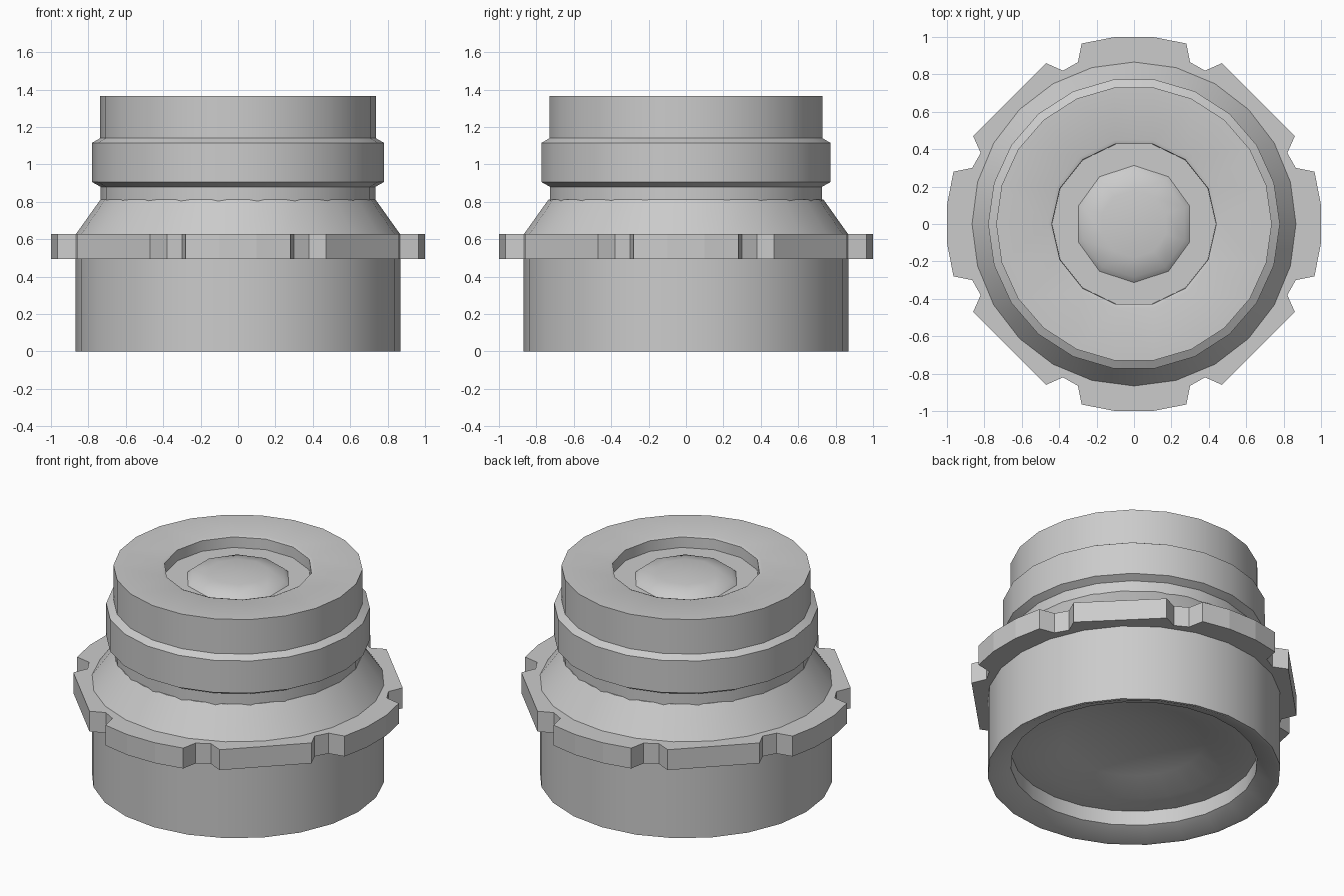
import bpy
import bmesh
from math import cos, sin, pi, radians

cube = bpy.data.objects.get("Cube")
if cube:
    bpy.data.objects.remove(cube, do_unlink=True)

grey = bpy.data.materials.new("plain grey")
grey.use_nodes = True
colour = (0.6, 0.6, 0.6, 1)
grey.diffuse_color = colour
grey.node_tree.nodes["Principled BSDF"].inputs["Base Color"].default_value = colour


def finish(bm, name, angle=28):
    """Turn a bmesh into a shaded object."""
    bmesh.ops.recalc_face_normals(bm, faces=bm.faces)
    mesh = bpy.data.meshes.new(name)
    bm.to_mesh(mesh)
    bm.free()
    mesh.materials.append(grey)
    obj = bpy.data.objects.new(name, mesh)
    bpy.context.collection.objects.link(obj)
    bpy.ops.object.select_all(action='DESELECT')
    obj.select_set(True)
    bpy.context.view_layer.objects.active = obj
    bpy.ops.object.shade_smooth_by_angle(angle=radians(angle))


def lathe(bm, profile, sides, phase=0.0):
    """Spin a (radius, height) profile; return its first and last rings."""
    rings = []
    for r, z in profile:
        if r == 0:
            rings.append([bm.verts.new((0, 0, z))] * sides)
        else:
            rings.append([bm.verts.new((r * cos(phase + 2 * pi * i / sides),
                                        r * sin(phase + 2 * pi * i / sides), z))
                          for i in range(sides)])
    for a, b in zip(rings, rings[1:]):
        for i in range(sides):
            j = (i + 1) % sides
            corners = list(dict.fromkeys((a[i], a[j], b[j], b[i])))
            bm.faces.new(corners)
    return rings[0], rings[-1]


def ring_edges(bm, ring):
    return [bm.edges.get((v, ring[i - 1])) for i, v in enumerate(ring)]


# Lower barrel: hollow rear element, ledge, bevelled rim, outer wall and cone
bm = bmesh.new()
lathe(bm, [(0, 0.265), (0.22, 0.25), (0.42, 0.215), (0.59, 0.157), (0.73, 0.15),
           (0.73, 0.055), (0.85, 0), (0.868, 0), (0.868, 0.625), (0.735, 0.812),
           (0, 0.812)], 24)
finish(bm, "lower_barrel")

# Upper barrel: neck, grip band and front collar
bm = bmesh.new()
_, collar = lathe(bm, [(0.735, 0.8), (0.735, 0.88), (0.78, 0.905), (0.78, 1.115),
                       (0.737, 1.14), (0.737, 1.365)], 22)

# Front recess with a narrow stepped rim
mouth, _ = lathe(bm, [(0.46, 1.365), (0.44, 1.358), (0.438, 1.29), (0, 1.29)], 14)
bmesh.ops.triangle_fill(bm, use_beauty=True,
                        edges=ring_edges(bm, collar) + ring_edges(bm, mouth))
finish(bm, "upper_barrel")

# Front lens: low faceted dome
bm = bmesh.new()
lathe(bm, [(0.315, 1.288), (0.285, 1.315), (0.18, 1.335), (0, 1.345)], 10, pi / 2)
finish(bm, "front_lens", 35)

# Notched flange: one quarter outline turned four times
bm = bmesh.new()
quarter = [(1.0, -0.1), (1.0, 0.1), (0.965, 0.28), (0.865, 0.3),
           (0.82, 0.38), (0.86, 0.47), (0.47, 0.86), (0.38, 0.82),
           (0.3, 0.865), (0.28, 0.965)]
outline = []
for k in range(4):
    c, s = round(cos(k * pi / 2)), round(sin(k * pi / 2))
    outline += [bm.verts.new((x * c - y * s, x * s + y * c, 0.495)) for x, y in quarter]
base = bm.faces.new(outline)
top = bmesh.ops.extrude_face_region(bm, geom=[base], use_keep_orig=True)["geom"]
bmesh.ops.translate(bm, vec=(0, 0, 0.133),
                    verts=[g for g in top if isinstance(g, bmesh.types.BMVert)])
finish(bm, "notched_flange", 5)
